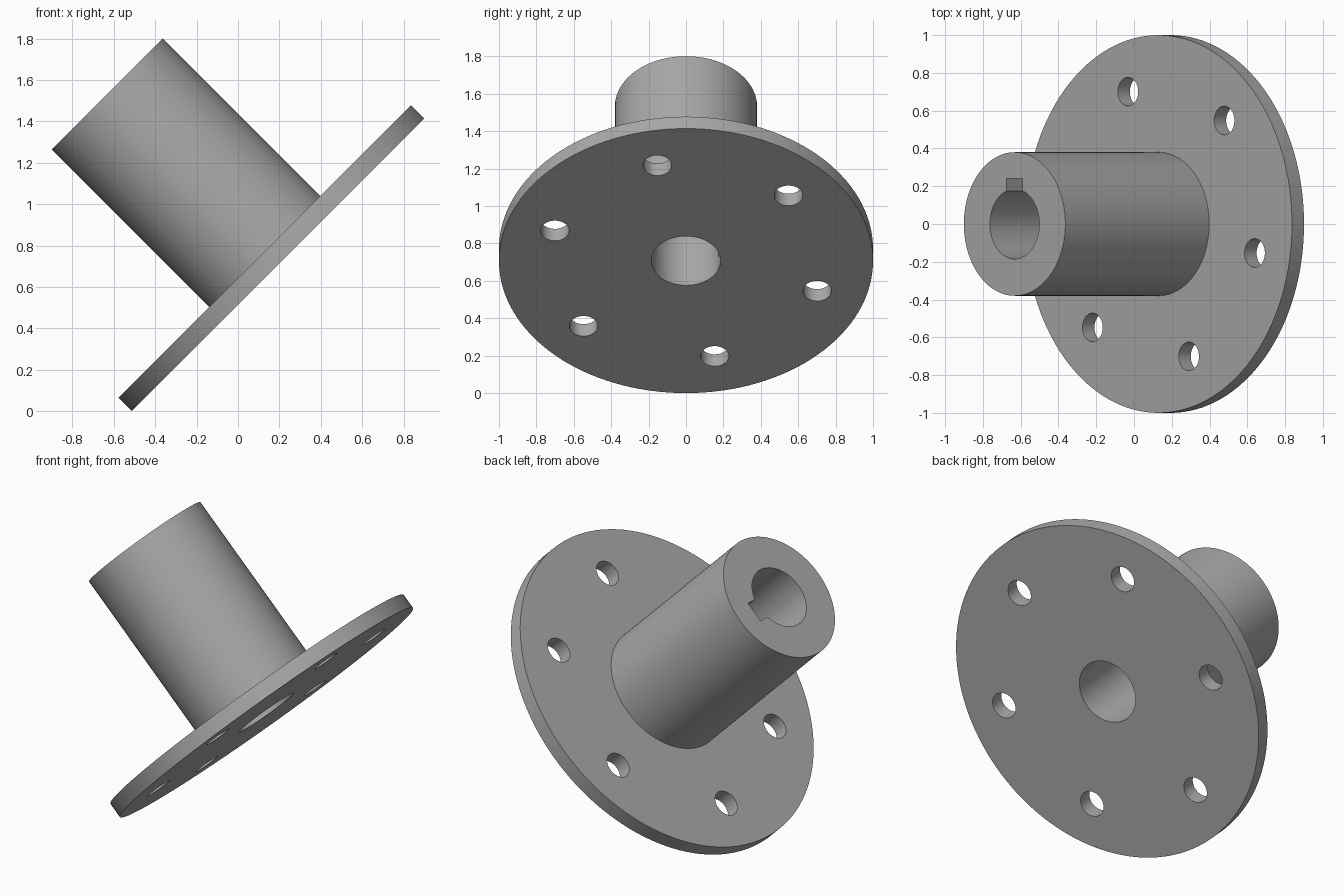
import bpy, bmesh, math
from mathutils import Matrix, Vector

SIDES = 128
BORE, HUB, FLANGE = 0.185, 0.38, 1.0
THICK, LENGTH = 0.09, 1.167
BOLT_CIRCLE, BOLT_RADIUS = 0.737, 0.076
KEY_WIDTH, KEY_REACH = 0.12, 0.24

if "Cube" in bpy.data.objects:
    bpy.data.objects.remove(bpy.data.objects["Cube"])

steel = bpy.data.materials.new("grey steel")
steel.use_nodes = True
grey = (0.4, 0.4, 0.4, 1)
steel.diffuse_color = grey
steel.node_tree.nodes["Principled BSDF"].inputs["Base Color"].default_value = grey


def make_object(name, bm):
    bmesh.ops.recalc_face_normals(bm, faces=bm.faces)
    mesh = bpy.data.meshes.new(name)
    bm.to_mesh(mesh)
    bm.free()
    mesh.materials.append(steel)
    obj = bpy.data.objects.new(name, mesh)
    bpy.context.collection.objects.link(obj)
    return obj


# Flange, hub and bore: one closed profile turned about z
profile = [(BORE, 0), (FLANGE, 0), (FLANGE, THICK),
           (HUB, THICK), (HUB, LENGTH), (BORE, LENGTH)]
bm = bmesh.new()
verts = [bm.verts.new((r, 0, z)) for r, z in profile]
edges = [bm.edges.new((v, verts[i - 1])) for i, v in enumerate(verts)]
bmesh.ops.spin(bm, geom=verts + edges, cent=(0, 0, 0), axis=(0, 0, 1),
               angle=math.tau, steps=SIDES, use_merge=True)
bmesh.ops.remove_doubles(bm, verts=bm.verts, dist=1e-5)
body = make_object("flanged_hub", bm)

# Cutter: six bolt holes, and a keyway that stops at the flange
bm = bmesh.new()
for i in range(6):
    angle = math.radians(60 * i - 12)
    place = Vector((math.cos(angle), math.sin(angle), 0)) * BOLT_CIRCLE
    bmesh.ops.create_cone(bm, cap_ends=True, segments=48, radius1=BOLT_RADIUS,
                          radius2=BOLT_RADIUS, depth=THICK * 4,
                          matrix=Matrix.Translation(place))
key_start = BORE / 2
key_size = (KEY_WIDTH, KEY_REACH - key_start, LENGTH)
key_place = Vector((0, (KEY_REACH + key_start) / 2, THICK + LENGTH / 2))
bmesh.ops.create_cube(bm, size=1, matrix=Matrix.Translation(key_place)
                      @ Matrix.Diagonal((*key_size, 1)))
cutter = make_object("hole_cutter", bm)
cutter.hide_render = True

cut = body.modifiers.new("holes", "BOOLEAN")
cut.operation = "DIFFERENCE"
cut.solver = "EXACT"
cut.object = cutter

bpy.ops.object.select_all(action="DESELECT")
body.select_set(True)
bpy.context.view_layer.objects.active = body
bpy.ops.object.modifier_apply(modifier=cut.name)
bpy.data.objects.remove(cutter)
bpy.ops.object.shade_smooth_by_angle(angle=math.radians(30))

# Lean the axis back by 45 degrees and rest the flange rim on the ground
lean = math.radians(45)
body.matrix_world = (Matrix.Translation((0.193, 0, FLANGE * math.sin(lean)))
                     @ Matrix.Rotation(-lean, 4, "Y"))
